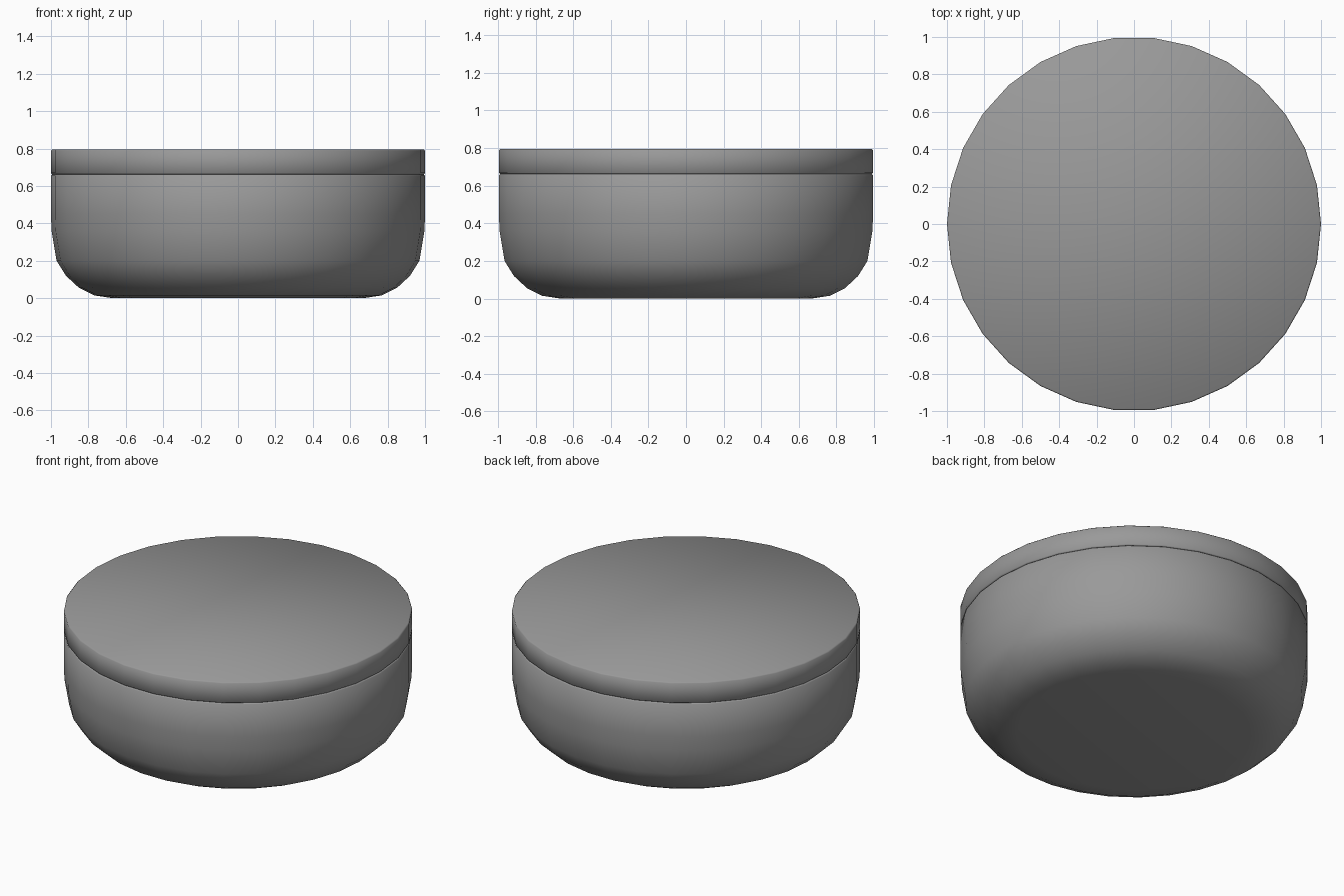
import bpy, bmesh, math

if "Cube" in bpy.data.objects:
    bpy.data.objects.remove(bpy.data.objects["Cube"])

SIDES = 30

# Dark grey finish shared by both parts
grey = bpy.data.materials.new("dark_grey")
grey.diffuse_color = (0.32, 0.32, 0.32, 1.0)
grey.use_nodes = True
grey.node_tree.nodes["Principled BSDF"].inputs["Base Color"].default_value = grey.diffuse_color


def lathe(name, profile):
    """Closed, smooth solid of revolution from (radius, z) points, bottom to top."""
    bm = bmesh.new()
    rings = []
    for r, z in profile:
        rings.append([bm.verts.new((r * math.cos(2 * math.pi * i / SIDES),
                                    r * math.sin(2 * math.pi * i / SIDES), z))
                      for i in range(SIDES)])
    for a, b in zip(rings, rings[1:]):
        for i in range(SIDES):
            j = (i + 1) % SIDES
            bm.faces.new((a[i], a[j], b[j], b[i]))
    bm.faces.new(rings[0][::-1])
    bm.faces.new(rings[-1])
    for f in bm.faces:
        f.smooth = True
    mesh = bpy.data.meshes.new(name)
    bm.to_mesh(mesh)
    bm.free()
    mesh.materials.append(grey)
    obj = bpy.data.objects.new(name, mesh)
    bpy.context.collection.objects.link(obj)
    return obj


# Rounded bowl-shaped base with a flat underside
lathe("base", [(0.67, 0.0), (0.77, 0.015), (0.85, 0.055), (0.92, 0.12),
               (0.97, 0.20), (0.997, 0.36), (1.0, 0.45), (1.0, 0.655),
               (0.993, 0.662)])

# Flat lid with slightly softened edges, separated by a thin seam
lathe("lid", [(0.993, 0.662), (1.0, 0.669), (1.0, 0.788), (0.993, 0.795)])
